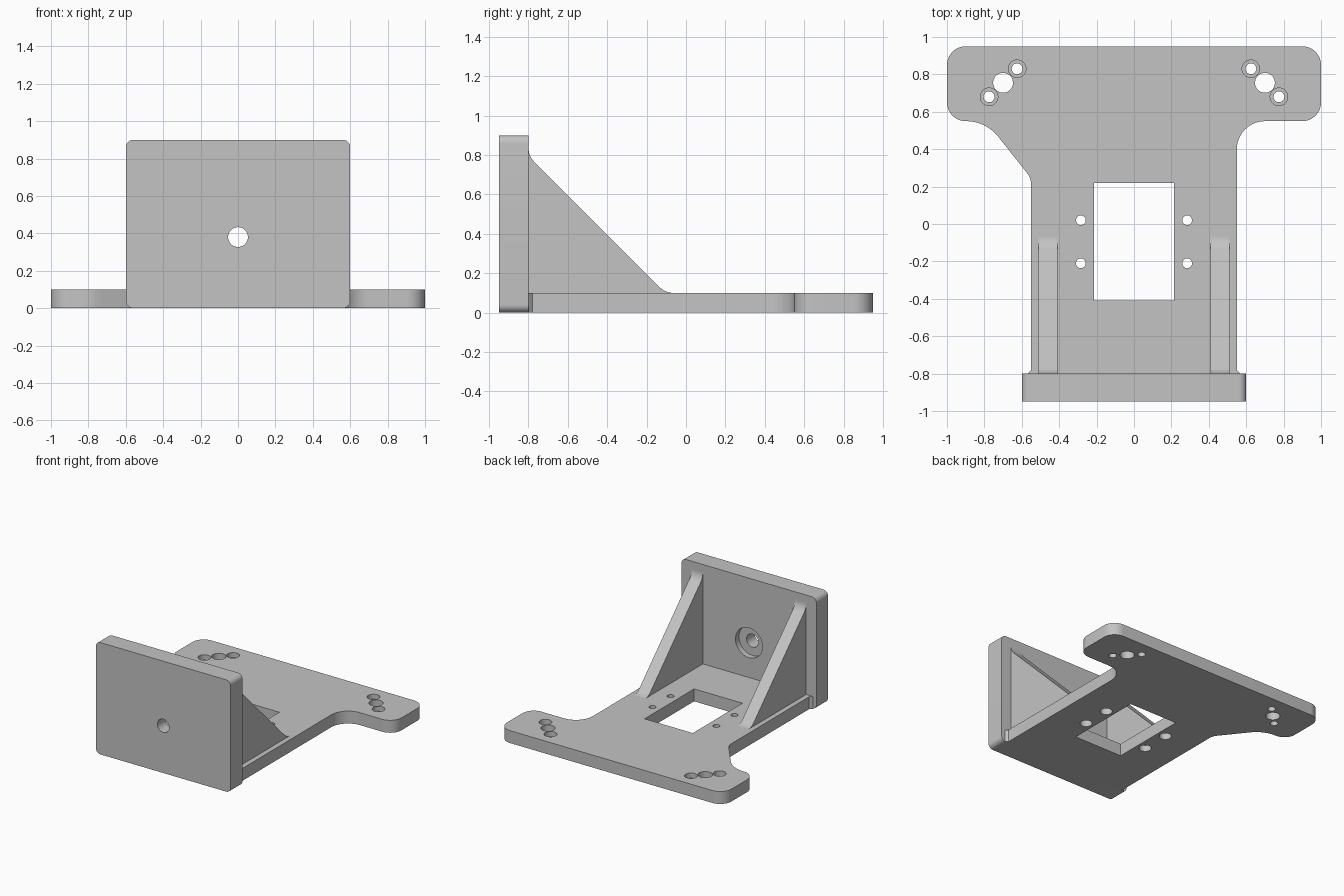
import bpy
import bmesh
from math import atan2, cos, sin, tan, pi
from mathutils import Vector

if "Cube" in bpy.data.objects:
    bpy.data.objects.remove(bpy.data.objects["Cube"])

GREY = (0.55, 0.55, 0.55, 1.0)
grey = bpy.data.materials.new("plain grey")
grey.use_nodes = True
grey.diffuse_color = GREY
grey.node_tree.nodes["Principled BSDF"].inputs["Base Color"].default_value = GREY


def rounded(corners, steps=10):
    """Outline from (x, y, radius) corners, each filleted by its radius."""
    out = []
    n = len(corners)
    for i, (x, y, r) in enumerate(corners):
        c = Vector((x, y))
        if r == 0:
            out.append(c)
            continue
        a = (Vector(corners[i - 1][:2]) - c).normalized()
        b = (Vector(corners[(i + 1) % n][:2]) - c).normalized()
        half = a.angle(b) / 2
        centre = c + (a + b).normalized() * r / sin(half)
        p = c + a * r / tan(half) - centre
        q = c + b * r / tan(half) - centre
        start = atan2(p.y, p.x)
        sweep = (atan2(q.y, q.x) - start + pi) % (2 * pi) - pi
        for k in range(steps + 1):
            t = start + sweep * k / steps
            out.append(centre + Vector((cos(t), sin(t))) * r)
    return out


def circle(x, y, r, n=40):
    return [Vector((x + r * cos(2 * pi * k / n), y + r * sin(2 * pi * k / n))) for k in range(n)]


def prism(name, outline, axis, low, high):
    """Extrude a 2D outline along the given axis."""
    place = {"x": lambda p, d: (d, p.x, p.y),
             "y": lambda p, d: (p.x, d, p.y),
             "z": lambda p, d: (p.x, p.y, d)}[axis]
    bm = bmesh.new()
    face = bm.faces.new([bm.verts.new(place(p, low)) for p in outline])
    moved = bmesh.ops.extrude_face_region(bm, geom=[face])["geom"]
    shift = Vector(place(Vector((0, 0)), high - low))
    bmesh.ops.translate(bm, vec=shift, verts=[v for v in moved if isinstance(v, bmesh.types.BMVert)])
    bmesh.ops.recalc_face_normals(bm, faces=bm.faces)
    mesh = bpy.data.meshes.new(name)
    bm.to_mesh(mesh)
    bm.free()
    mesh.materials.append(grey)
    obj = bpy.data.objects.new(name, mesh)
    bpy.context.collection.objects.link(obj)
    return obj


def select(obj):
    bpy.ops.object.select_all(action="DESELECT")
    obj.select_set(True)
    bpy.context.view_layer.objects.active = obj


def cut(obj, outline, axis, low, high):
    cutter = prism("cutter", outline, axis, low, high)
    cutter.hide_render = True
    mod = obj.modifiers.new("cut", "BOOLEAN")
    mod.operation = "DIFFERENCE"
    mod.solver = "EXACT"
    mod.object = cutter
    select(obj)
    bpy.ops.object.modifier_apply(modifier=mod.name)
    bpy.data.objects.remove(cutter)


def finish(obj):
    select(obj)
    bpy.ops.object.shade_smooth_by_angle(angle=pi / 6)


THICK = 0.1
WALL_FRONT, WALL_BACK = -0.95, -0.8

# Base plate: wide rear bar, one rounded and one slanted shoulder
base = prism("base_plate", rounded([
    (-0.57, WALL_BACK, 0), (0.57, WALL_BACK, 0), (0.55, -0.78, 0),
    (0.55, 0.55, 0.15), (1, 0.55, 0.1), (1, 0.95, 0.1),
    (-1, 0.95, 0.1), (-1, 0.55, 0.1), (-0.792, 0.55, 0.22),
    (-0.55, 0.245, 0.1), (-0.55, -0.78, 0)]), "z", 0, THICK)

# Rectangular window
cut(base, rounded([(-0.215, -0.41, 0), (0.215, -0.41, 0),
                   (0.215, 0.22, 0), (-0.215, 0.22, 0)]), "z", -1, 1)

for side in (-1, 1):
    # Diagonal group of holes in the rear bar, outer two counterbored on top
    cut(base, circle(side * 0.7, 0.755, 0.053), "z", -1, 1)
    for d in (-0.075, 0.075):
        x, y = side * (0.7 - d), 0.755 + d
        cut(base, circle(x, y, 0.029), "z", -1, 1)
        cut(base, circle(x, y, 0.047), "z", THICK - 0.04, 1)
    # Small holes beside the window, counterbored underneath
    for y in (0.02, -0.21):
        cut(base, circle(side * 0.284, y, 0.026), "z", -1, 1)
        cut(base, circle(side * 0.284, y, 0.045), "z", -1, 0.05)
finish(base)

# Upright wall with a central hole, counterbored from behind
wall = prism("upright_wall", rounded([
    (-0.6, 0, 0.04), (0.6, 0, 0.04), (0.6, 0.9, 0.04), (-0.6, 0.9, 0.04)]),
    "y", WALL_FRONT, WALL_BACK)
cut(wall, circle(0, 0.38, 0.053), "y", -2, 0)
cut(wall, circle(0, 0.38, 0.12), "y", WALL_BACK - 0.045, 0)
finish(wall)

# Triangular ribs blending into the wall and plate
rib_outline = rounded([
    (-0.82, 0.09, 0), (-0.82, 0.837, 0), (WALL_BACK, 0.837, 0),
    (WALL_BACK, 0.795, 0.1), (-0.105, THICK, 0.1), (-0.063, THICK, 0), (-0.063, 0.09, 0)])
for name, low in (("right_rib", -0.51), ("left_rib", 0.41)):
    finish(prism(name, rib_outline, "x", low, low + 0.1))
